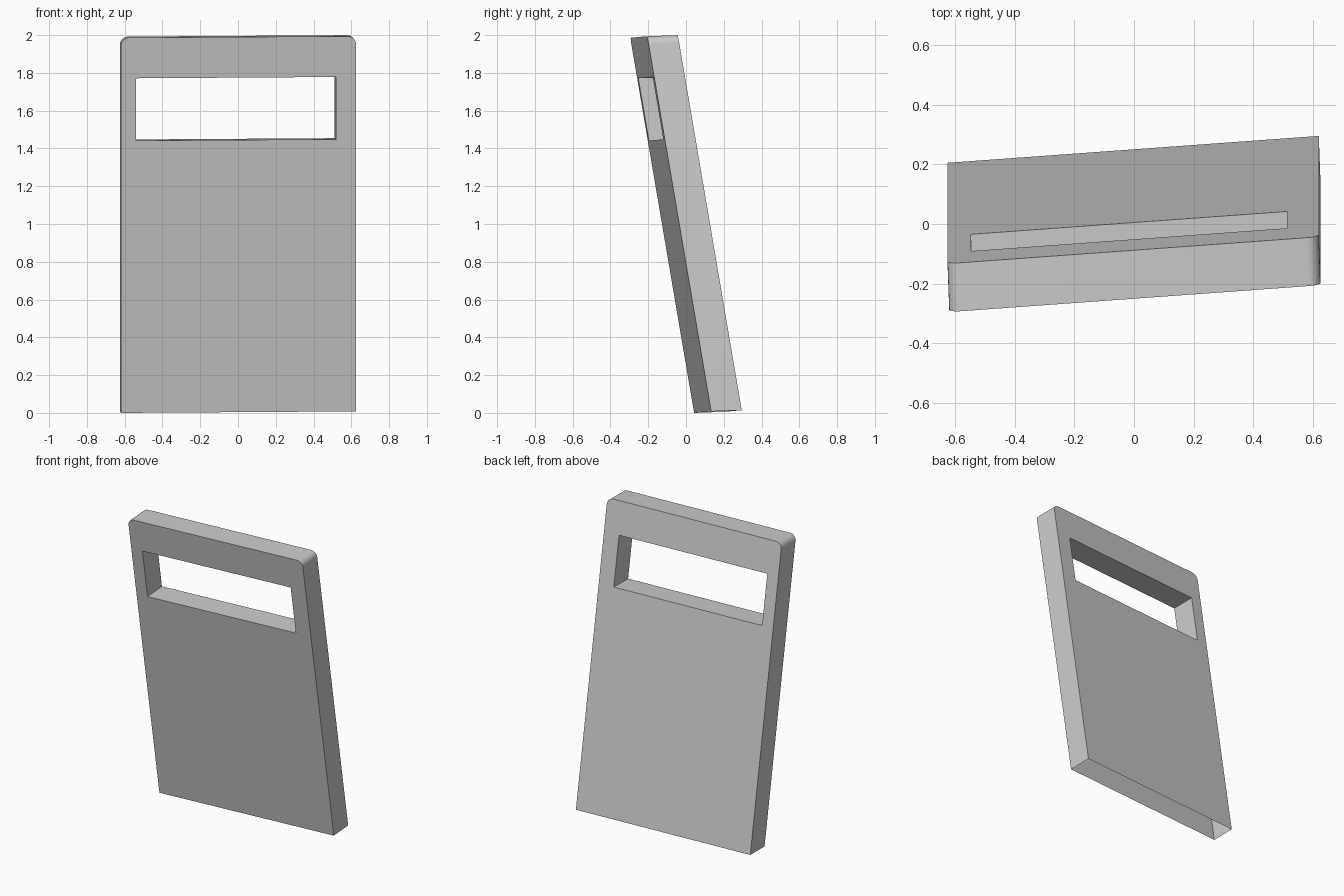
import bpy, bmesh
from math import sin, cos, pi, radians
from mathutils import Matrix

if "Cube" in bpy.data.objects:
    bpy.data.objects.remove(bpy.data.objects["Cube"])

W, T, H = 1.244, 0.162, 1.986      # panel width, thickness, height
R, SEG = 0.042, 6                  # top corner rounding

bm = bmesh.new()


def loop(points):
    verts = [bm.verts.new((x, 0, z)) for x, z in points]
    return [bm.edges.new((verts[i - 1], verts[i])) for i in range(len(verts))]


def arc(cx, start):
    return [(cx + R * cos(start + pi / 2 * i / SEG),
             H - R + R * sin(start + pi / 2 * i / SEG)) for i in range(SEG + 1)]


# Front outline with two rounded top corners, and the window hole
outline = [(0, 0), (W, 0)] + arc(W - R, 0) + arc(R, pi / 2)
x0, x1, z0, z1 = 0.079, 1.137, 1.441, 1.771
edges = loop(outline) + loop([(x0, z0), (x1, z0), (x1, z1), (x0, z1)])
bmesh.ops.triangle_fill(bm, use_beauty=True, use_dissolve=False, edges=edges)

# Give it thickness, then open the underside
ext = bmesh.ops.extrude_face_region(bm, geom=bm.faces[:], use_keep_orig=True)
bmesh.ops.translate(bm, vec=(0, T, 0),
                    verts=[g for g in ext["geom"] if isinstance(g, bmesh.types.BMVert)])
bmesh.ops.recalc_face_normals(bm, faces=bm.faces[:])
bottom = [f for f in bm.faces if all(v.co.z < 1e-4 for v in f.verts)]
bmesh.ops.delete(bm, geom=bottom, context='FACES_ONLY')

# Slight turn and forward lean, as a shear
lean = Matrix(((1, -0.006 / T, 0, -0.619),
               (0.09 / W, 1, -0.338 / H, 0.043),
               (0.008 / W, 0.006 / T, 1, 0),
               (0, 0, 0, 1)))
bm.transform(lean)

mesh = bpy.data.meshes.new("leaning_panel")
bm.to_mesh(mesh)
bm.free()
panel = bpy.data.objects.new("leaning_panel", mesh)
bpy.context.collection.objects.link(panel)
bpy.context.view_layer.objects.active = panel
panel.select_set(True)
bpy.ops.object.shade_smooth_by_angle(angle=radians(30))
